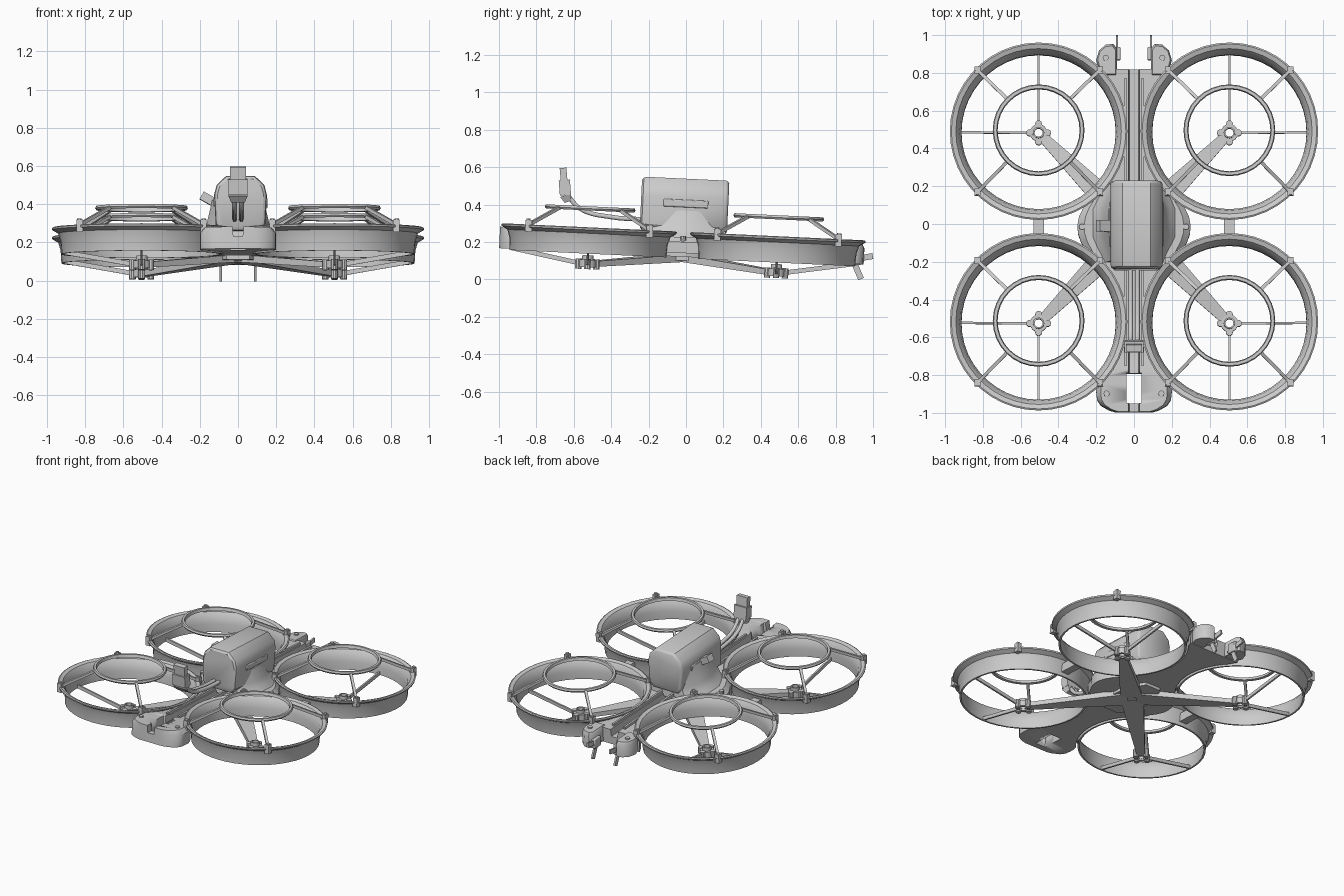
import bpy, bmesh
from math import sin, cos, pi, sqrt, radians
from mathutils import Vector, Matrix

if "Cube" in bpy.data.objects:
    bpy.data.objects.remove(bpy.data.objects["Cube"])

CX, CY, Y0 = 0.505, 0.505, -0.025       # duct centres: (+-CX, Y0 +- CY)


def mesh(name, verts, faces):
    me = bpy.data.meshes.new(name)
    bm = bmesh.new()
    vs = [bm.verts.new(v) for v in verts]
    for f in faces:
        bm.faces.new([vs[i] for i in f])
    bmesh.ops.recalc_face_normals(bm, faces=bm.faces)
    bm.to_mesh(me)
    bm.free()
    ob = bpy.data.objects.new(name, me)
    bpy.context.collection.objects.link(ob)
    return ob


def loft(name, rings, closed=False):
    n, m = len(rings[0]), len(rings)
    faces = [(i * n + j, i * n + (j + 1) % n,
              (i + 1) % m * n + (j + 1) % n, (i + 1) % m * n + j)
             for i in range(m if closed else m - 1) for j in range(n)]
    if not closed:
        faces += [tuple(range(n)), tuple(range((m - 1) * n, m * n))]
    return mesh(name, [v for r in rings for v in r], faces)


def lathe(name, profile, x, y, segs):
    # closed (r, z) profile spun around a vertical axis
    return loft(name, [[(x + r * cos(a), y + r * sin(a), z) for r, z in profile]
                       for a in (2 * pi * k / segs for k in range(segs))], True)


def beam(name, p, q, w1, h1, w2=None, h2=None):
    p, q = Vector(p), Vector(q)
    rot = (q - p).to_track_quat('Y', 'Z')
    rings = []
    for c, w, h in ((p, w1, h1), (q, w2 or w1, h2 or h1)):
        rings.append([c + rot @ Vector((sx * w / 2, 0, sz * h / 2))
                      for sx, sz in ((-1, -1), (1, -1), (1, 1), (-1, 1))])
    return loft(name, rings)


def box(name, x0, x1, y0, y1, z0, z1, bevel=0):
    ob = loft(name, [[(x0, y0, z), (x1, y0, z), (x1, y1, z), (x0, y1, z)] for z in (z0, z1)])
    if bevel:
        b = ob.modifiers.new("bevel", 'BEVEL')
        b.width, b.segments = bevel, 2
    return ob


def prism(name, outline, z0, z1, inset=1.0):
    c = sum((Vector(p) for p in outline), Vector((0, 0))) / len(outline)
    top = [c + (Vector(p) - c) * inset for p in outline]
    return loft(name, [[(x, y, z0) for x, y in outline], [(x, y, z1 - .02) for x, y in outline],
                       [(x, y, z1) for x, y in top]])


def disc(name, x, y, r, z0, z1, n=10):
    return loft(name, [[(x + r * cos(2 * pi * k / n), y + r * sin(2 * pi * k / n), z)
                        for k in range(n)] for z in (z0, z1)])


def cut(ob, *dims):
    c = box("cutter", *dims)
    c.hide_render = True
    c.display_type = 'WIRE'
    m = ob.modifiers.new("cut", 'BOOLEAN')
    m.operation, m.object, m.solver = 'DIFFERENCE', c, 'EXACT'


# Four rotor units: duct, guard, motor mount, spokes and arm
duct_profile = [(.42, .113), (.424, .18), (.437, .222), (.468, .24), (.47, .25),
                (.462, .254), (.438, .246), (.418, .218), (.409, .17), (.408, .113)]
guard_profile = [(.217, .346), (.236, .344), (.243, .354), (.238, .366), (.222, .366)]
for sx in (-1, 1):
    for sy in (-1, 1):
        x, y = sx * CX, Y0 + sy * CY
        lathe("duct", duct_profile, x, y, 44)
        lathe("guard_ring", guard_profile, x, y, 32)
        for k in range(4):
            a = pi / 4 + k * pi / 2
            u, t = Vector((cos(a), sin(a), 0)), Vector((-sin(a), cos(a), 0))
            o = Vector((x, y, 0))
            top = Vector((0, 0, .354))
            foot = Vector((0, 0, .255))
            beam("guard_strut", o + u * .455 + foot, o + u * .228 + top, .018, .018)
            # clip on the rim
            beam("guard_clip", o + u * .458 + Vector((0, 0, .215)),
                 o + u * .458 + Vector((0, 0, .278)), .032, .036)
            disc("clip_screw", x + u.x * .462, y + u.y * .462, .012, .27, .285)
            # screw bosses around the motor mount
            b = k * pi / 2
            disc("mount_boss", x + .048 * cos(b), y + .048 * sin(b), .018, .03, .085)
        lathe("motor_mount", [(.026, .04), (.046, .04), (.046, .08), (.026, .08)], x, y, 16)
        lathe("motor_shaft", [(.022, .05), (.03, .05), (.03, .105), (.022, .105)], x, y, 12)
        beam("spoke_side", (x + sx * .04, y, .06), (x + sx * .413, y, .125), .012, .024)
        beam("spoke_end", (x, y + sy * .04, .06), (x, y + sy * .413, .125), .012, .024)
        beam("arm", (sx * .02, Y0 + sy * .02, .115), (x - sx * .03, y - sy * .03, .06),
             .15, .04, .055, .03)
    # bridge between front and rear ducts
    box("duct_bridge", sx * CX - .028, sx * CX + .028, Y0 - .09, Y0 + .09, .14, .2)


# Central spine, its sides following the duct walls
def half_width(y):
    d = min(abs(y - Y0 - CY), abs(y - Y0 + CY))
    w = CX - sqrt(max(.43 ** 2 - d * d, 0))
    cap = .3 - 3 * (y - Y0) ** 2 if abs(y - Y0) < .17 else .2
    if y < -.9:
        cap = .2 * (1 - ((-.9 - y) / .115) ** 3) ** .5
    return min(w, cap) if abs(y - Y0) < .17 or abs(y) > .75 else w


stations = [-1.006, -.995, -.97, -.94, -.9, -.86, -.82]
stations += [-.78 + .045 * k for k in range(35)] + [.81]
rings = []
for y in stations:
    w = half_width(y)
    g = min(.03, w * .4)
    zt = .235 if y < -.75 else .225
    half = [(w, .12), (w, zt - .03), (.88 * w, zt), (g, zt), (g * .8, zt - .05)]
    rings.append([(px, y, z) for px, z in half] + [(-px, y, z) for px, z in reversed(half)])
spine = loft("body_spine", rings)
cut(spine, -.04, .04, -.96, -.8, 0, .5)

# Side lugs with screws, rear pods, nose screws
for s in (-1, 1):
    disc("side_screw", s * .275, Y0, .016, .19, .232)
    disc("nose_screw", s * .145, -.91, .016, .2, .243)
    disc("rear_screw", s * .15, .87, .016, .2, .24)
    prism("rear_pod", [(s * px, py) for px, py in
                       ((.09, .77), (.17, .77), (.19, .82), (.2, .86), (.185, .91),
                        (.15, .94), (.11, .945), (.09, .92))], .125, .232, .85)
    # antenna holder and its two blades
    box("antenna_holder", s * .09 - .018, s * .09 + .018, .86, .93, .12, .19, .006)
    beam("antenna_lower", (s * .09, .89, .14), (s * .09, .935, .046), .012, .032)
    beam("antenna_rear", (s * .09, .89, .15), (s * .09, .992, .172), .012, .032)
    beam("spine_rail", (s * .045, .76, .23), (s * .045, .2, .235), .014, .022)
    beam("spine_rail_front", (s * .045, -.76, .23), (s * .045, -.2, .235), .014, .022)

# Underside plate joining the arms
prism("bottom_plate", [(-.06, -.24), (.06, -.24), (.13, -.1), (.13, .05), (.06, .19),
                       (-.06, .19), (-.13, .05), (-.13, -.1)], .1, .135)
for px, py in ((.04, -.06), (-.04, -.06), (.04, .02), (-.04, .02)):
    disc("plate_screw", px, py, .01, .094, .102)

# Canopy cradle tapering up to the battery
loft("canopy", [[(sx * a, sy * b + Y0 + .02, z) for sx, sy in
                 ((1, .35), (.7, 1), (-.7, 1), (-1, .35), (-1, -.35), (-.7, -1), (.7, -1), (1, -.35))]
                for a, b, z in ((.235, .21, .21), (.19, .205, .25), (.165, .2, .29), (.135, .16, .42))])

# Battery with chamfered corners
section = [(.1, .25), (.13, .285), (.138, .44), (.125, .49), (.075, .538), (-.075, .538),
           (-.125, .49), (-.138, .44), (-.13, .285), (-.1, .25)]
loft("battery", [[(.013 + px * s, y, .4 + (z - .4) * s) for px, z in section]
                 for y, s in ((-.26, .88), (-.25, .97), (-.235, 1), (.19, 1), (.2, .97), (.207, .9))])
for s in (-1, 1):
    box("battery_grip", .013 + s * .136 - .006, .013 + s * .136 + .006, -.14, .1, .385, .425, .005)
beam("balance_plug", (-.11, -.03, .40), (-.19, -.03, .445), .06, .045)

# Power lead and connector above the front
for s in (-1, 1):
    cu = bpy.data.curves.new("power_lead", 'CURVE')
    cu.dimensions = '3D'
    cu.bevel_depth, cu.bevel_resolution, cu.resolution_u = .014, 1, 5
    sp = cu.splines.new('BEZIER')
    path = [(-.22, .31), (-.42, .315), (-.58, .35), (-.655, .42)]
    sp.bezier_points.add(len(path) - 1)
    for bp, (y, z) in zip(sp.bezier_points, path):
        bp.co = (s * .018, y, z)
        bp.handle_left_type = bp.handle_right_type = 'AUTO'
    bpy.context.collection.objects.link(bpy.data.objects.new("power_lead", cu))
beam("connector_base", (0, -.65, .385), (0, -.665, .42), .07, .035, .1, .06)
beam("connector_body", (0, -.665, .42), (0, -.675, .5), .1, .06)
beam("connector_tip", (0, -.675, .49), (0, -.685, .565), .085, .036)

# Tilt the whole craft slightly nose-up and smooth the curved parts
tilt = Matrix.Rotation(radians(-2.7), 4, 'X')
bpy.ops.object.select_all(action='DESELECT')
for ob in bpy.context.collection.objects:
    ob.matrix_world = tilt
    if ob.type == 'MESH':
        ob.select_set(True)
        bpy.context.view_layer.objects.active = ob
bpy.ops.object.shade_smooth_by_angle(angle=radians(35))
